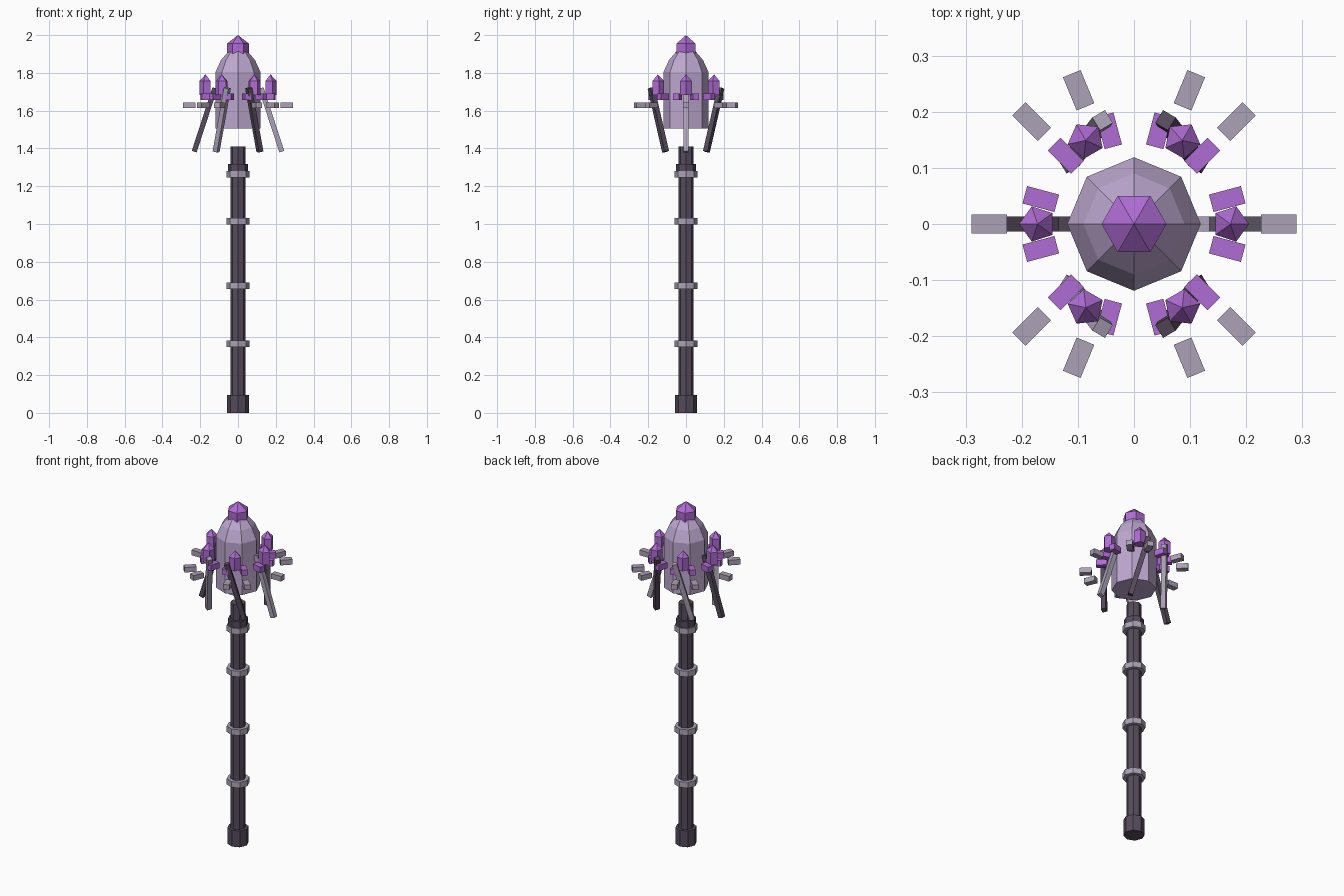
import bpy, bmesh, math
from mathutils import Vector, Matrix

if "Cube" in bpy.data.objects:
    bpy.data.objects.remove(bpy.data.objects["Cube"])


def material(name, rgb):
    m = bpy.data.materials.new(name)
    lin = [(c / 255 / 12.92 if c < 11 else ((c / 255 + 0.055) / 1.055) ** 2.4) for c in rgb]
    m.diffuse_color = (*lin, 1)
    m.use_nodes = True
    m.node_tree.nodes["Principled BSDF"].inputs["Base Color"].default_value = m.diffuse_color
    return m


DARK = material("dark wood", (86, 75, 92))
GREY = material("pale grey", (172, 162, 182))
LILAC = material("pale lilac", (190, 168, 208))
PURPLE = material("crystal purple", (175, 108, 212))


def finish(bm, name, mat):
    bmesh.ops.recalc_face_normals(bm, faces=bm.faces)
    me = bpy.data.meshes.new(name)
    bm.to_mesh(me)
    bm.free()
    me.materials.append(mat)
    ob = bpy.data.objects.new(name, me)
    bpy.context.collection.objects.link(ob)
    return ob


def lathe(name, mat, profile, sides, centre=(0, 0), turn=0.0):
    """Faceted solid from (radius, z) pairs; a zero radius at the top makes a point."""
    bm = bmesh.new()
    rings = []
    for r, z in profile:
        n = sides if r > 0 else 1
        rings.append([bm.verts.new((centre[0] + r * math.cos(turn + i * math.tau / sides),
                                    centre[1] + r * math.sin(turn + i * math.tau / sides), z))
                      for i in range(n)])
    for a, b in zip(rings, rings[1:]):
        for i in range(sides):
            j = (i + 1) % sides
            bm.faces.new((a[i], a[j], b[0]) if len(b) == 1 else (a[i], a[j], b[j], b[i]))
    for ring in (rings[0], rings[-1]):
        if len(ring) > 1:
            bm.faces.new(ring)
    return finish(bm, name, mat)


def box(name, mat, matrix, size):
    bm = bmesh.new()
    bmesh.ops.create_cube(bm, size=1, matrix=matrix @ Matrix.Diagonal((*size, 1)))
    return finish(bm, name, mat)


def radial_block(name, mat, angle, radius, z, size):
    m = Matrix.Rotation(math.radians(angle), 4, 'Z') @ Matrix.Translation((radius, 0, z))
    return box(name, mat, m, size)


def strut(name, mat, top, bottom, width):
    """Square bar between two points, turned to face away from the head."""
    a, b = Vector(top), Vector(bottom)
    d = a - b
    out = Vector((a.x + b.x, a.y + b.y, 0))
    side = d.cross(out).normalized()
    zed = d.normalized()
    ex = side.cross(zed)
    m = Matrix((ex, side, zed)).transposed().to_4x4()
    m.translation = (a + b) / 2
    return box(name, mat, m, (width, width, d.length))


# Handle: pommel, shaft, collar
lathe("pommel", DARK, [(0.057, 0), (0.057, 0.095)], 8)
lathe("shaft", DARK, [(0.04, 0.05), (0.04, 1.41)], 8)
lathe("collar", DARK, [(0.054, 1.27), (0.054, 1.318)], 8)
for i, z in enumerate((0.365, 0.672, 1.015, 1.263)):
    lathe(f"shaft_ring_{i}", GREY, [(0.061, z - 0.017), (0.061, z + 0.017)], 8)

# Floating head with its crown crystal
lathe("head", LILAC, [(0.119, 1.505), (0.119, 1.805), (0.09, 1.868), (0.05, 1.915)], 8)
lathe("crown_crystal", PURPLE, [(0.058, 1.9), (0.058, 1.955), (0, 2.0)], 6)

# Ring of small crystals, each between two purple blocks
for i in range(6):
    a = math.radians(60 * i)
    lathe(f"small_crystal_{i}", PURPLE, [(0.033, 1.684), (0.033, 1.757), (0, 1.792)], 5,
          (0.172 * math.cos(a), 0.172 * math.sin(a)), a)
for i in range(12):
    radial_block(f"purple_block_{i}", PURPLE, 15 + 30 * i, 0.172, 1.673, (0.059, 0.032, 0.034))

# Outer ring of grey blocks
for i, a in enumerate((0, 45, 67.5, 112.5, 135, 180, 225, 247.5, 292.5, 315)):
    radial_block(f"grey_block_{i}", GREY, a, 0.258, 1.628, (0.064, 0.034, 0.03))

# Slanted struts, alternating pale and dark
for sx, side in ((1, "right"), (-1, "left")):
    strut(f"side_strut_{side}", GREY if sx > 0 else DARK,
          (sx * 0.122, 0, 1.72), (sx * 0.232, 0, 1.383), 0.027)
    for sy, end in ((1, "back"), (-1, "front")):
        strut(f"{end}_strut_{side}", DARK if sx > 0 else GREY,
              (sx * 0.056, sy * 0.185, 1.72), (sx * 0.116, sy * 0.108, 1.383), 0.027)
